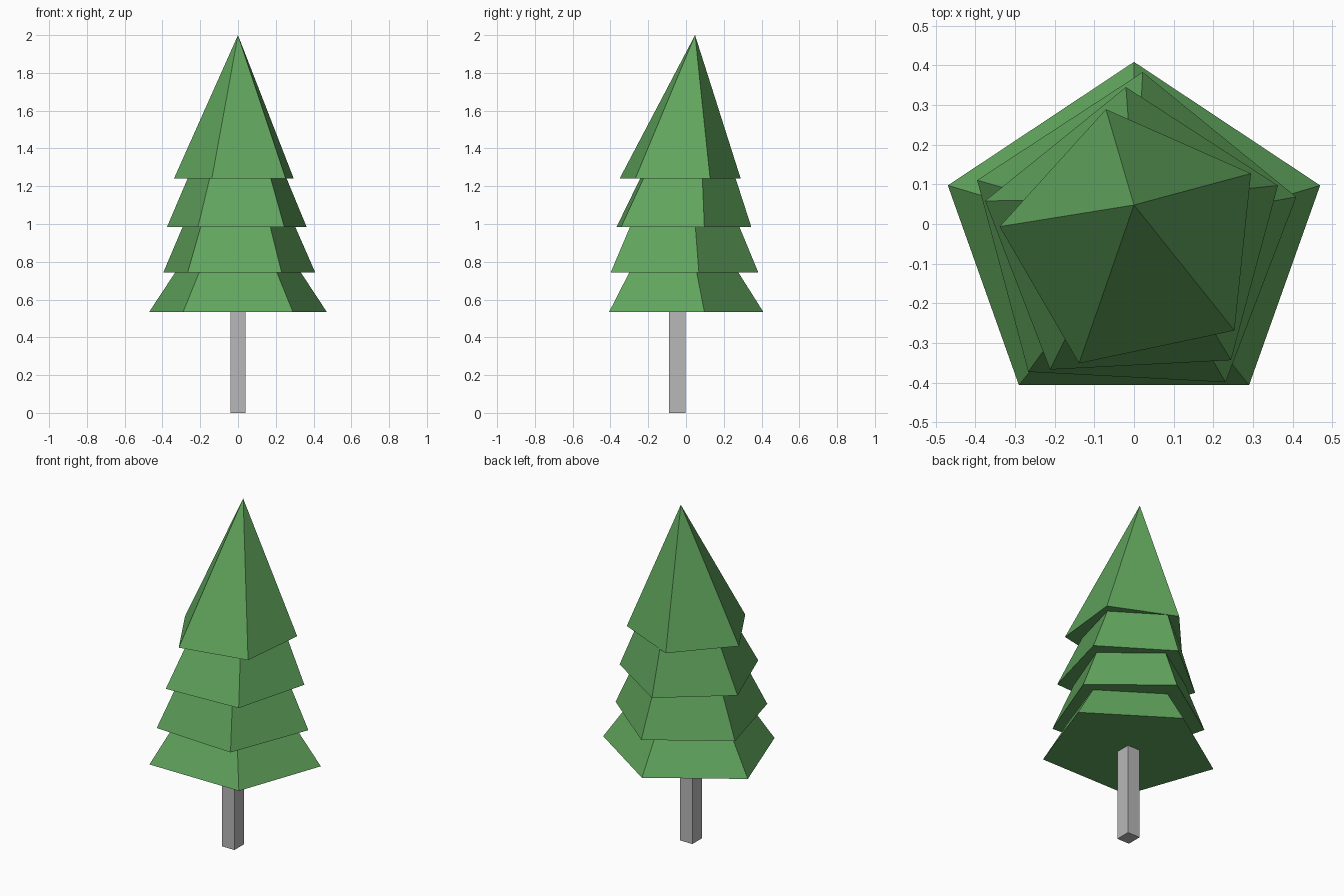
import bpy
import bmesh
from math import cos, sin, radians

cube = bpy.data.objects.get("Cube")
if cube:
    bpy.data.objects.remove(cube, do_unlink=True)


def make_material(name, colour):
    mat = bpy.data.materials.new(name)
    mat.use_nodes = True
    mat.diffuse_color = colour
    mat.node_tree.nodes["Principled BSDF"].inputs["Base Color"].default_value = colour
    return mat


def make_object(name, bm, mat):
    bmesh.ops.recalc_face_normals(bm, faces=bm.faces)
    mesh = bpy.data.meshes.new(name)
    bm.to_mesh(mesh)
    bm.free()
    mesh.materials.append(mat)
    obj = bpy.data.objects.new(name, mesh)
    bpy.context.collection.objects.link(obj)
    return obj


green = make_material("leaf green", (0.12, 0.38, 0.11, 1))
grey = make_material("trunk grey", (0.48, 0.48, 0.48, 1))

CENTRE_Y = -0.042


def pentagon(bm, rx, ry, turn, y, z):
    angles = [radians(90 + turn + 72 * i) for i in range(5)]
    return [bm.verts.new((rx * cos(a), y + ry * sin(a), z)) for a in angles]


def foliage_tier(name, rx, ry, turn, z0, z1, taper, lean):
    """Five-sided skirt; a taper of zero closes it in a point."""
    bm = bmesh.new()
    low = pentagon(bm, rx, ry, turn, CENTRE_Y, z0)
    bm.faces.new(low)
    if taper:
        top = pentagon(bm, rx * taper, ry * taper, turn, CENTRE_Y + lean, z1)
        bm.faces.new(top)
    else:
        top = [bm.verts.new((0, CENTRE_Y + lean, z1))] * 5
    for i in range(5):
        j = (i + 1) % 5
        corners = [low[i], low[j], top[j], top[i]]
        bm.faces.new(corners if taper else corners[:3])
    make_object(name, bm, green)


# Foliage, from the lowest skirt to the pointed crown
foliage_tier("bottom_foliage", 0.494, 0.451, 0, 0.535, 0.742, 0.71, 0)
foliage_tier("lower_foliage", 0.424, 0.426, -3, 0.742, 0.985, 0.74, 0.01)
foliage_tier("upper_foliage", 0.389, 0.388, 3, 0.985, 1.24, 0.71, 0.03)
foliage_tier("crown_foliage", 0.341, 0.339, 12, 1.24, 2.0, 0, 0.09)

# Square trunk
bm = bmesh.new()
bmesh.ops.create_cube(bm, size=1)
bmesh.ops.scale(bm, vec=(0.08, 0.088, 0.535), verts=bm.verts)
bmesh.ops.translate(bm, vec=(0, -0.046, 0.2675), verts=bm.verts)
make_object("trunk", bm, grey)
